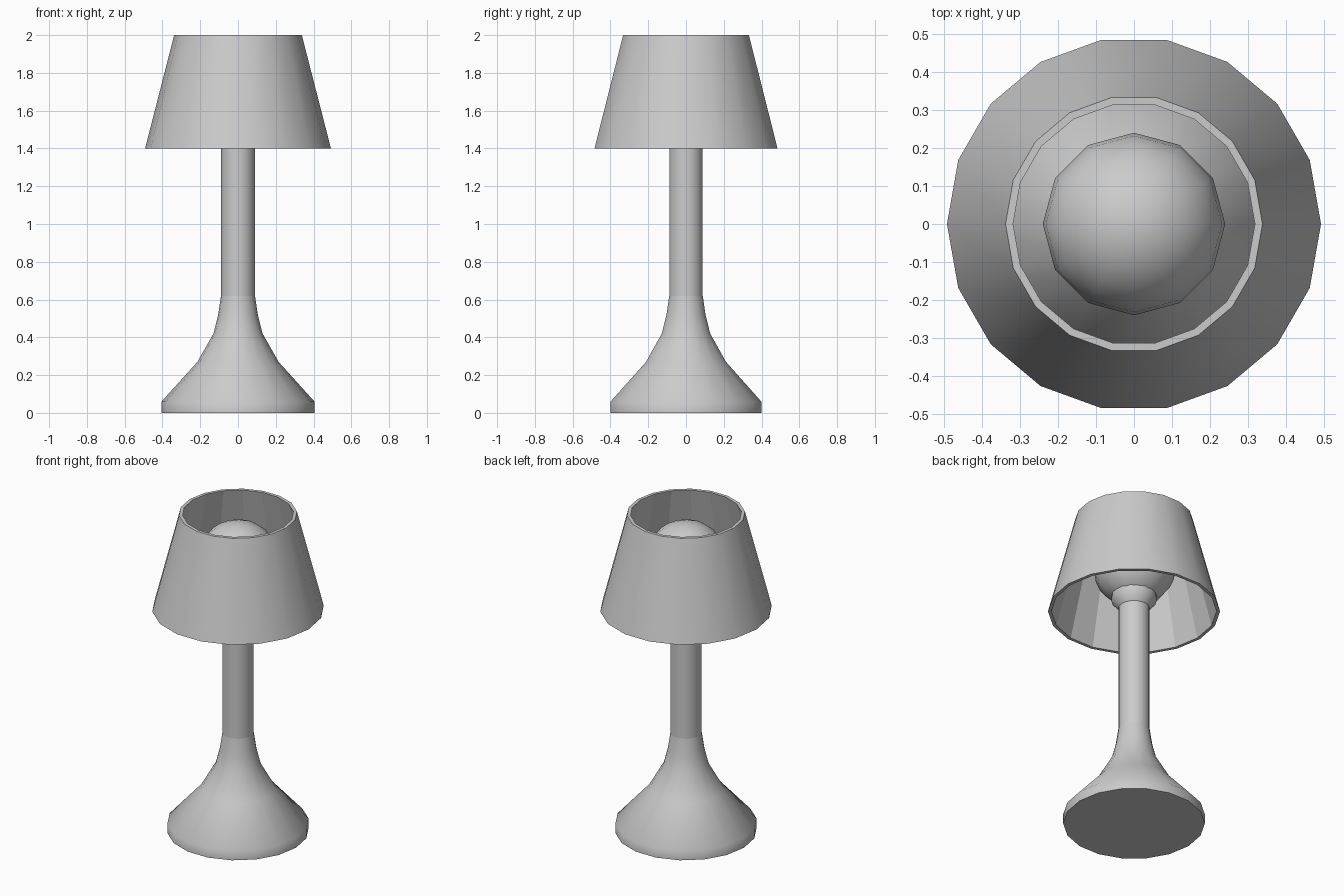
import bpy, bmesh, math

if "Cube" in bpy.data.objects:
    bpy.data.objects.remove(bpy.data.objects["Cube"])


def lathe(name, profile, sides, flat_rows=(), closed=False):
    """Revolve (radius, z) points; open profiles get caps at both ends."""
    bm = bmesh.new()
    rings = []
    for r, z in profile:
        rings.append([bm.verts.new((r * math.cos(2 * math.pi * i / sides),
                                    r * math.sin(2 * math.pi * i / sides), z))
                      for i in range(sides)])
    rows = len(rings) if closed else len(rings) - 1
    for k in range(rows):
        a, b = rings[k], rings[(k + 1) % len(rings)]
        for i in range(sides):
            j = (i + 1) % sides
            f = bm.faces.new((a[i], a[j], b[j], b[i]))
            f.smooth = k not in flat_rows
    if not closed:
        bm.faces.new(rings[0][::-1])
        bm.faces.new(rings[-1])
    bm.normal_update()
    # keep creases sharp
    for e in bm.edges:
        if len(e.link_faces) == 2 and e.calc_face_angle() > math.radians(50):
            e.smooth = False
    me = bpy.data.meshes.new(name)
    bm.to_mesh(me)
    bm.free()
    ob = bpy.data.objects.new(name, me)
    bpy.context.collection.objects.link(ob)
    return ob


# Flared foot
lathe("base", [(0.405, 0), (0.405, 0.06), (0.215, 0.27), (0.13, 0.42),
               (0.105, 0.52), (0.09, 0.62)], 18)

# Straight column
lathe("stem", [(0.09, 0.62), (0.09, 1.43)], 18)

# Bulb holder
lathe("socket", [(0.09, 1.42), (0.13, 1.47), (0.13, 1.51)], 18)

# Round bulb
bpy.ops.mesh.primitive_uv_sphere_add(segments=12, ring_count=12, radius=0.24,
                                     location=(0, 0, 1.70))
bulb = bpy.context.object
bulb.name = "bulb"
bpy.ops.object.shade_smooth()

# Hollow tapered shade: smooth outside, faceted inside
lathe("shade", [(0.492, 1.4), (0.338, 2.0), (0.318, 2.0), (0.472, 1.4)], 18,
      flat_rows=(1, 2, 3), closed=True)
